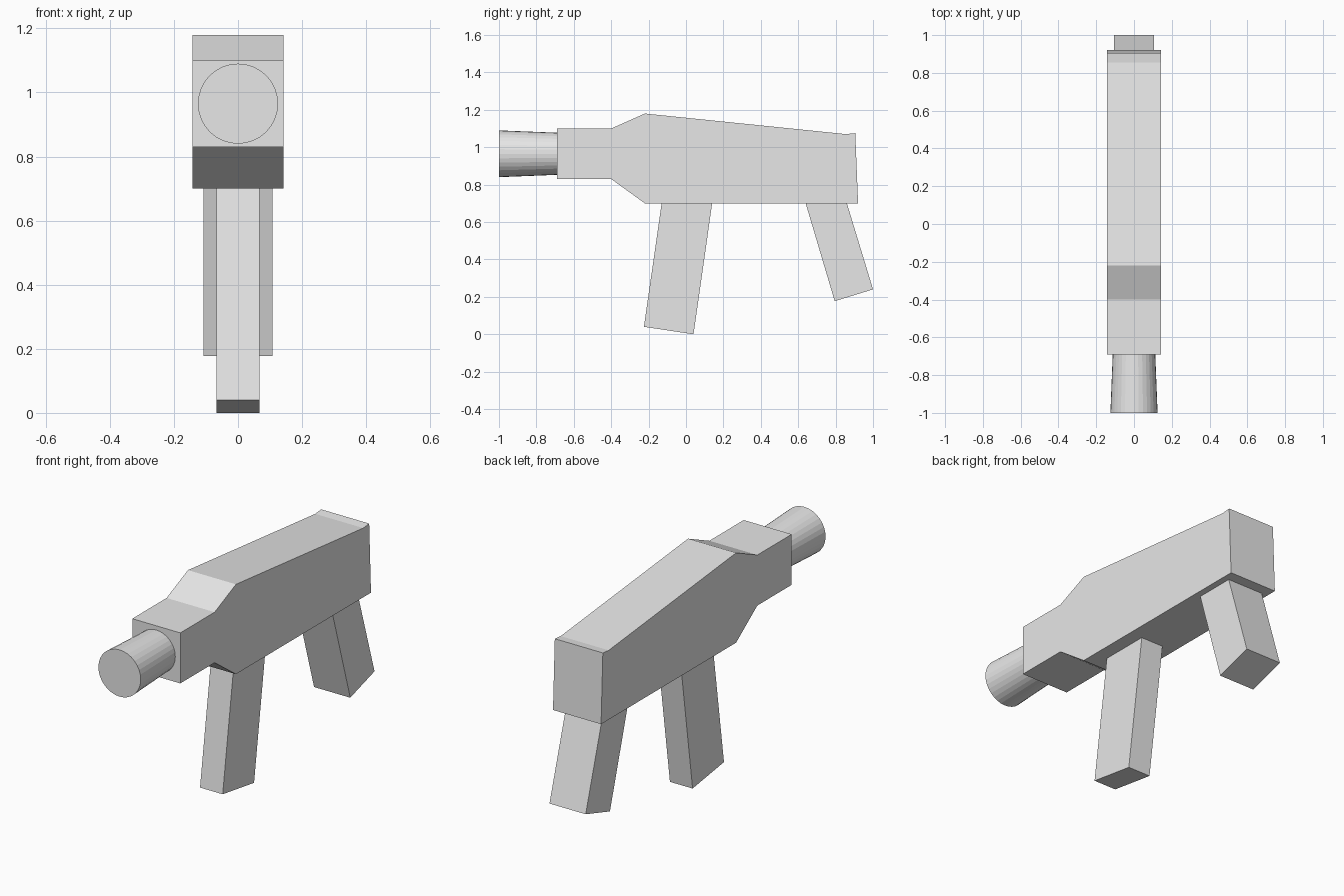
import bpy, bmesh
from math import pi
from mathutils import Matrix

cube = bpy.data.objects.get("Cube")
if cube:
    bpy.data.objects.remove(cube, do_unlink=True)

COLOUR = (0.8, 0.8, 0.8, 1)
grey = bpy.data.materials.new("light grey")
grey.use_nodes = True
grey.diffuse_color = COLOUR
grey.node_tree.nodes["Principled BSDF"].inputs["Base Color"].default_value = COLOUR


def finish(name, bm):
    bmesh.ops.recalc_face_normals(bm, faces=bm.faces)
    mesh = bpy.data.meshes.new(name)
    bm.to_mesh(mesh)
    bm.free()
    mesh.materials.append(grey)
    obj = bpy.data.objects.new(name, mesh)
    bpy.context.collection.objects.link(obj)
    return obj


def side_profile(name, points, half_width):
    """Extrude a (y, z) outline across x, centred on x = 0."""
    bm = bmesh.new()
    face = bm.faces.new([bm.verts.new((-half_width, y, z)) for y, z in points])
    new = bmesh.ops.extrude_face_region(bm, geom=[face])["geom"]
    verts = [v for v in new if isinstance(v, bmesh.types.BMVert)]
    bmesh.ops.translate(bm, verts=verts, vec=(2 * half_width, 0, 0))
    return finish(name, bm)


# Body with stepped nose and sloping top
side_profile("body", [
    (-0.69, 0.83), (-0.40, 0.83), (-0.22, 0.70), (0.92, 0.70), (0.905, 1.075),
    (0.855, 1.07), (-0.22, 1.18), (-0.40, 1.10), (-0.69, 1.10)], 0.142)

# Slanted magazine and rear grip, their tops sunk into the body
side_profile("magazine", [
    (-0.225, 0.04), (0.04, 0.0), (0.147, 0.75), (-0.123, 0.75)], 0.067)
side_profile("rear_grip", [
    (0.795, 0.177), (1.0, 0.24), (0.845, 0.75), (0.625, 0.75)], 0.107)

# Barrel, flaring slightly towards the muzzle
bm = bmesh.new()
bmesh.ops.create_cone(
    bm, cap_ends=True, segments=32, radius1=0.109, radius2=0.125, depth=0.4,
    matrix=Matrix.Translation((0, -0.8, 0.965)) @ Matrix.Rotation(pi / 2, 4, "X"))
finish("barrel", bm)
